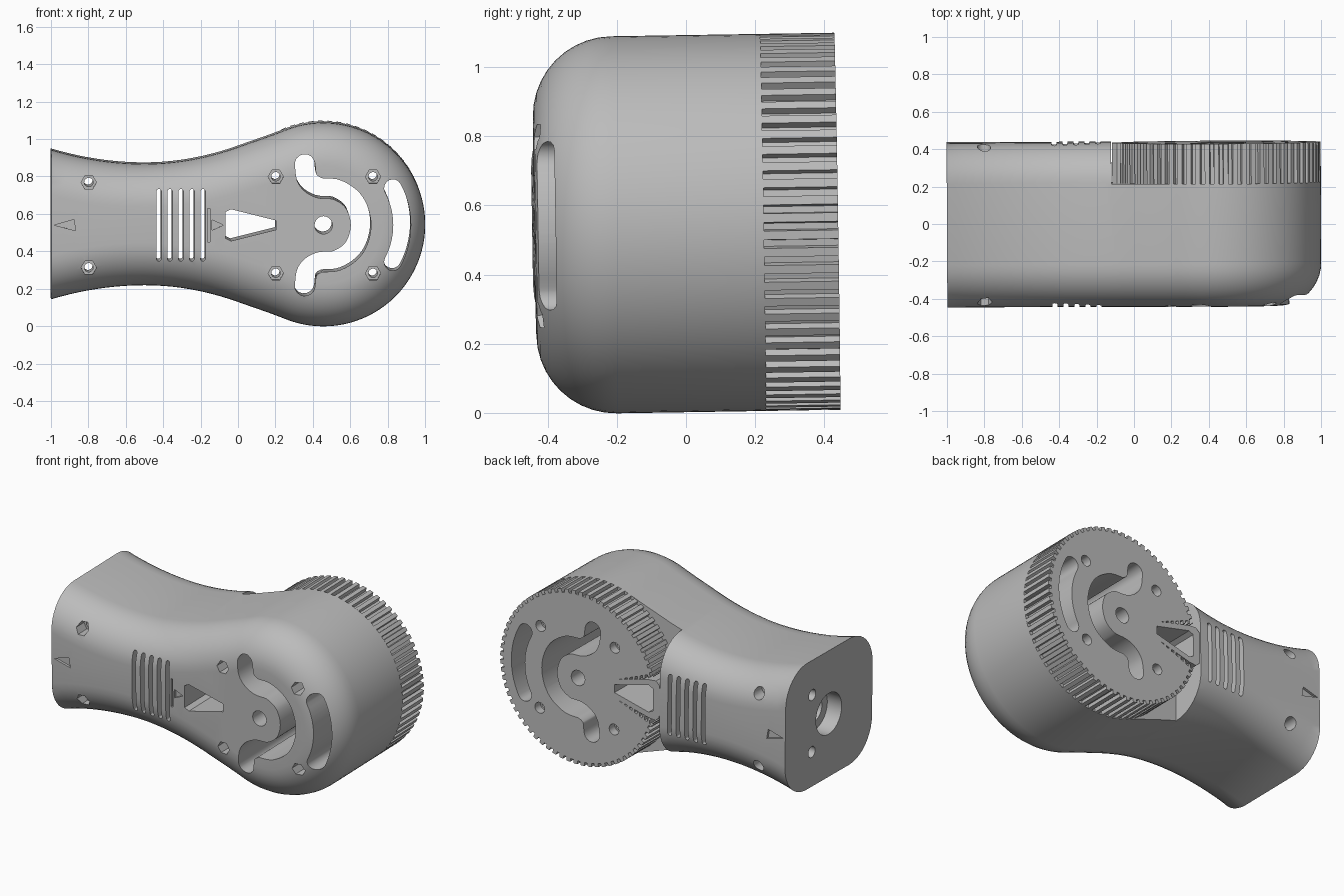
import bpy, bmesh, math
from mathutils import Vector, Matrix

if "Cube" in bpy.data.objects:
    bpy.data.objects.remove(bpy.data.objects["Cube"])

CX, CZ, R = 0.455, 0.547, 0.545      # centre and radius of the round head
DEPTH, LEDGE = 0.44, 0.22            # half depth, and where the toothed wheel starts

grey = bpy.data.materials.new("plain_grey")
grey.use_nodes = True
grey.diffuse_color = (0.5, 0.5, 0.5, 1)
grey.node_tree.nodes["Principled BSDF"].inputs["Base Color"].default_value = (0.5, 0.5, 0.5, 1)


def loft(bm, rings):
    """Skin a list of equal-length rings and cap both ends."""
    rows = [[bm.verts.new(p) for p in ring] for ring in rings]
    n = len(rows[0])
    for a, b in zip(rows, rows[1:]):
        for i in range(n):
            j = (i + 1) % n
            bm.faces.new((a[i], a[j], b[j], b[i]))
    bm.faces.new(rows[0][::-1])
    bm.faces.new(rows[-1])


def prism(bm, pts, y0=-0.7, y1=0.7):
    loft(bm, [[(x, y, z) for x, z in pts] for y in (y0, y1)])


def make(name, bm):
    bmesh.ops.recalc_face_normals(bm, faces=bm.faces)
    me = bpy.data.meshes.new(name)
    bm.to_mesh(me)
    bm.free()
    ob = bpy.data.objects.new(name, me)
    bpy.context.collection.objects.link(ob)
    me.materials.append(grey)
    return ob


def subtract(ob, cutter_shapes):
    """Cut away shapes; cutter_shapes is a function that fills a bmesh."""
    bm = bmesh.new()
    cutter_shapes(bm)
    cutter = make("cutter", bm)
    cutter.hide_render = True
    mod = ob.modifiers.new("cut", 'BOOLEAN')
    mod.operation, mod.solver, mod.object = 'DIFFERENCE', 'EXACT', cutter
    dg = bpy.context.evaluated_depsgraph_get()
    me = bpy.data.meshes.new_from_object(ob.evaluated_get(dg))
    ob.modifiers.clear()
    ob.data = me
    bpy.data.objects.remove(cutter)


def disc(x, z, r, n=20):
    return [(x + r * math.cos(math.tau * i / n), z + r * math.sin(math.tau * i / n)) for i in range(n)]


def smooth_path(pts, steps=6):
    p = [Vector(q) for q in pts]
    p = [2 * p[0] - p[1]] + p + [2 * p[-1] - p[-2]]
    out = []
    for a, b, c, d in zip(p, p[1:], p[2:], p[3:]):
        for k in range(steps):
            t = k / steps
            out.append(0.5 * (2 * b + (c - a) * t + (2 * a - 5 * b + 4 * c - d) * t * t
                              + (3 * b - a - 3 * c + d) * t ** 3))
    return out + [p[-2]]


def stroke(path, w, cap=8):
    """Outline of a thick line with round ends."""
    n = len(path)
    tang = [(path[min(i + 1, n - 1)] - path[max(i - 1, 0)]).normalized() for i in range(n)]
    out = []
    for pts, ts in ((path, tang), (path[::-1], [-t for t in tang[::-1]])):
        out += [p + w * Vector((-t.y, t.x)) for p, t in zip(pts, ts)]
        side, t = Vector((-ts[-1].y, ts[-1].x)), ts[-1]
        for k in range(1, cap):
            a = math.pi * k / cap
            out.append(pts[-1] + w * (side * math.cos(a) + t * math.sin(a)))
    return out


# --- outline of the handle flowing into the round head
def hermite(x, a, b):
    (x0, h0, m0), (x1, h1, m1) = a, b
    L = x1 - x0
    t = (x - x0) / L
    s = 1 - t
    return h0 * (1 + 2 * t) * s * s + h1 * t * t * (3 - 2 * t) + L * t * s * (m0 * s - m1 * t)


TURN = math.radians(112)
joint = (CX + R * math.cos(TURN), R * math.sin(TURN), -1 / math.tan(TURN))
keys = [(-1, 0.40, -0.30), (-0.5, 0.325, 0), (0, 0.415, 0.36), joint]
top = []
for a, b in zip(keys, keys[1:]):
    for k in range(10):
        x = a[0] + (b[0] - a[0]) * k / 10
        top.append(Vector((x, hermite(x, a, b))))
arc = [Vector((CX + R * math.cos(t), R * math.sin(t)))
       for t in (TURN * (1 - k / 30) for k in range(61))]
outline = top + arc + [Vector((p.x, -p.y)) for p in top[::-1]]


def ring(y, inset):
    out, n = [], len(outline)
    for i, p in enumerate(outline):
        if i in (0, n - 1):
            nor = Vector((0, -1 if i == 0 else 1))
        else:
            t = (outline[i + 1] - outline[i - 1]).normalized()
            nor = Vector((t.y, -t.x))
        q = p + nor * inset
        out.append((max(q.x, -1), y, q.y + CZ))
    return out


rings = []
for sign, r in ((-1, 0.23), (1, 0.215)):
    part = [ring(sign * (DEPTH - r + r * math.cos(a)), r - r * math.sin(a))
            for a in (math.pi / 2 * k / 10 for k in range(11))]
    rings += part if sign < 0 else part[::-1]
bm = bmesh.new()
loft(bm, rings)
body = make("body", bm)

# --- seat for the toothed wheel
subtract(body, lambda b: prism(b, [(-0.12, -1), (2, -1), (2, 2), (-0.12, 2)], LEDGE, 1))

# --- toothed wheel
TEETH = 68
rim = []
for i in range(TEETH):
    for f, r in ((0.0, R), (0.5, R), (0.56, R - 0.022), (0.94, R - 0.022)):
        a = math.tau * (i + f) / TEETH
        rim.append((CX + r * math.cos(a), CZ + r * math.sin(a)))
bm = bmesh.new()
prism(bm, rim, LEDGE, 0.435)
wheel = make("toothed_wheel", bm)


# --- wedge notch with toothed edges in the wheel
def notch(b):
    edge = []
    for i in range(9):
        for f, amp in ((0, 0), (0.5, 0), (0.55, 0.02), (0.95, 0.02)):
            t = (i + f) / 9
            edge.append((0.2 - 0.32 * t, 0.055 + 0.13 * t - amp))
    prism(b, [(x, CZ + h) for x, h in edge] + [(x, CZ - h) for x, h in edge[::-1]])


subtract(wheel, notch)

# --- wedge-shaped sleeve standing in the notch
bm = bmesh.new()
prism(bm, [(-0.115, CZ + 0.1), (-0.09, CZ + 0.125), (-0.04, CZ + 0.12), (0.23, CZ + 0.05),
           (0.23, CZ - 0.05), (-0.04, CZ - 0.12), (-0.09, CZ - 0.125), (-0.115, CZ - 0.1)],
      LEDGE, 0.435)
sleeve = make("wedge_sleeve", bm)

# --- openings running through the whole depth
head_bolts = [(x, CZ + s * 0.258) for x in (0.2, 0.72) for s in (-1, 1)]
grip_bolts = [(-0.8, CZ + s * 0.228) for s in (-1, 1)]
half = [(0.355, 0.325), (0.37, 0.245), (0.43, 0.2), (0.53, 0.188), (0.62, 0.12)]
bean = smooth_path([(x, CZ + h) for x, h in half] + [(0.655, CZ)]
                   + [(x, CZ - h) for x, h in half[::-1]])
crescent = [Vector((CX + 0.42 * math.cos(a), CZ + 0.42 * math.sin(a)))
            for a in (math.radians(-28 + 4 * k) for k in range(15))]
wedge = [(-0.07, CZ + 0.07), (-0.04, CZ + 0.085), (0.2, CZ + 0.025),
         (0.2, CZ - 0.025), (-0.04, CZ - 0.085), (-0.07, CZ - 0.07)]


def openings(b):
    prism(b, stroke(bean, 0.054))
    prism(b, stroke(crescent, 0.047))
    prism(b, wedge)
    prism(b, disc(CX, CZ, 0.048))
    for x, z in head_bolts + grip_bolts:
        prism(b, disc(x, z, 0.024, 14))


def grip_slits(b):
    for i in range(5):
        x = -0.425 + 0.0588 * i
        prism(b, stroke([Vector((x, CZ - 0.18)), Vector((x, CZ + 0.18))], 0.013, 6))


for ob in (body, wheel, sleeve):
    subtract(ob, openings)
subtract(body, grip_slits)


# --- hexagonal nut pockets, round bolt-head pockets and engraved arrows
def body_pockets(b):
    for x, z in head_bolts + grip_bolts:
        prism(b, disc(x, z, 0.041, 6), -0.7, -0.34)
    for x, z in grip_bolts:
        prism(b, disc(x, z, 0.036), 0.34, 0.7)
    for y0, y1 in ((-0.7, -0.425), (0.425, 0.7)):
        prism(b, [(-0.985, CZ), (-0.88, CZ + 0.03), (-0.87, CZ - 0.03)], y0, y1)
    prism(b, [(-0.14, CZ - 0.027), (-0.14, CZ + 0.027), (-0.08, CZ)], -0.7, -0.425)
    prism(b, [(-0.165, CZ - 0.09), (-0.152, CZ - 0.09), (-0.152, CZ + 0.09), (-0.165, CZ + 0.09)],
          -0.7, -0.425)


def wheel_pockets(b):
    for x, z in head_bolts:
        prism(b, disc(x, z, 0.034), 0.38, 0.7)


subtract(body, body_pockets)
subtract(wheel, wheel_pockets)


# --- sockets in the flat end of the handle
def bore(b, y, z, r, x1, n=28):
    loft(b, [[(x, y + p, z + q) for p, q in disc(0, 0, r, n)] for x in (-1.1, x1)])


def end_sockets(b):
    bore(b, 0, CZ, 0.13, -0.9)
    for s in (-1, 1):
        bore(b, 0.17, CZ + s * 0.18, 0.035, -0.87, 16)


subtract(body, end_sockets)
subtract(body, lambda b: bore(b, 0, CZ, 0.075, -0.5))

# --- slight lean of the whole model, then shading
pivot = Matrix.Translation((0, 0, CZ))
lean = pivot @ Matrix.Rotation(0.016, 4, 'X') @ Matrix.Rotation(0.005, 4, 'Z') @ pivot.inverted()
bpy.ops.object.select_all(action='DESELECT')
for ob in (body, wheel, sleeve):
    ob.data.transform(lean)
    ob.select_set(True)
    bpy.context.view_layer.objects.active = ob
bpy.ops.object.shade_smooth_by_angle(angle=math.radians(25))
